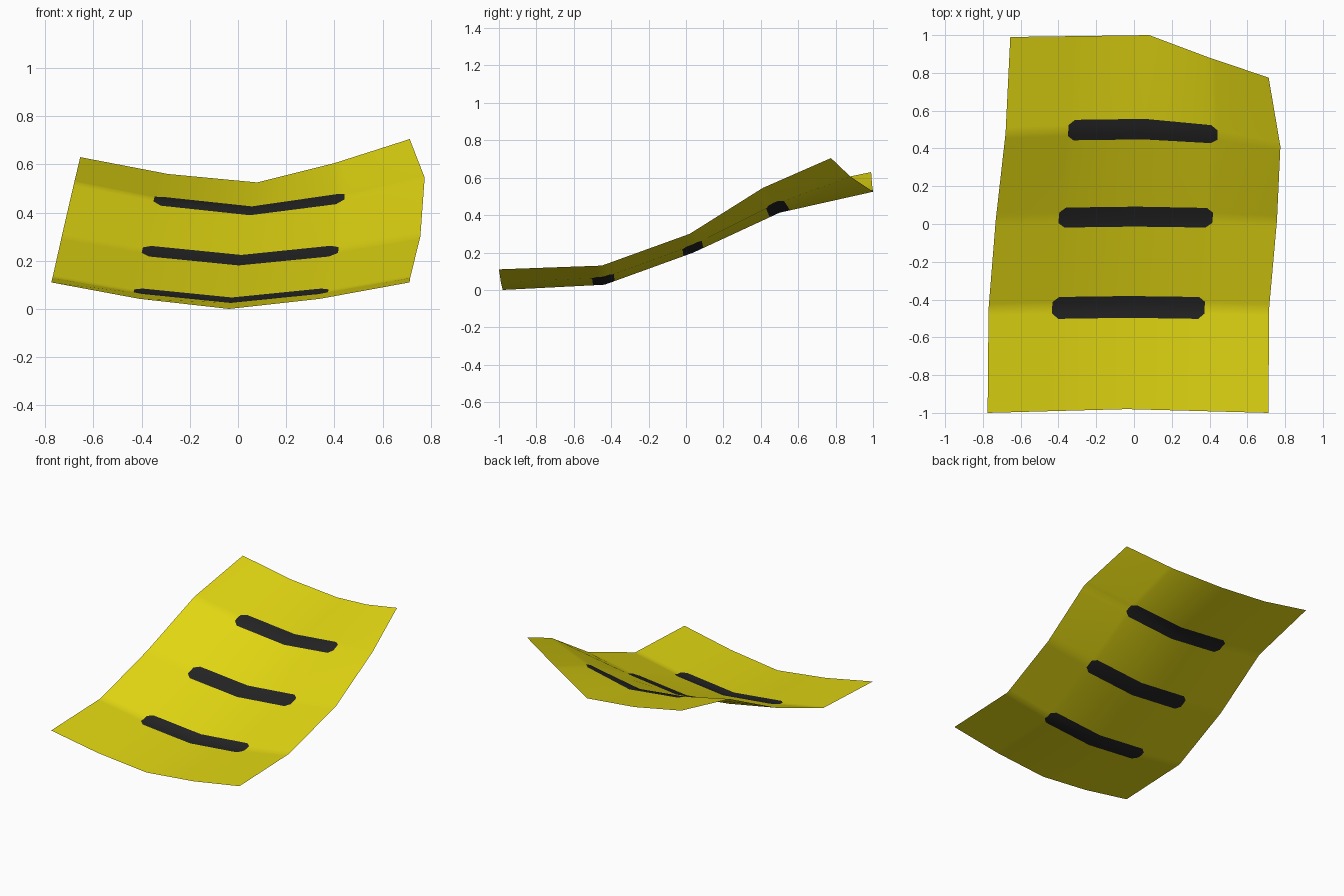
import bpy, bmesh
from mathutils import Vector

if "Cube" in bpy.data.objects:
    bpy.data.objects.remove(bpy.data.objects["Cube"])

# Control grid of the bent sheet: rows run front to back, columns left to right
ROWS = [
    [(-.775, -1, .11), (-.41, -.99, .042), (-.037, -.98, 0), (.34, -.99, .042), (.712, -1, .11)],
    [(-.77, -.45, .13), (-.40, -.44, .065), (-.03, -.435, .028), (.34, -.44, .065), (.715, -.45, .13)],
    [(-.732, .02, .30), (-.365, .035, .237), (.008, .04, .20), (.383, .035, .237), (.757, .02, .30)],
    [(-.68, .48, .525), (-.315, .495, .453), (.055, .50, .413), (.41, .478, .46), (.775, .41, .545)],
    [(-.655, .99, .63), (-.29, .995, .56), (.08, 1, .525), (.40, .88, .605), (.713, .775, .705)],
]


def material(name, rgb):
    m = bpy.data.materials.new(name)
    m.diffuse_color = (*rgb, 1)
    m.use_nodes = True
    m.node_tree.nodes["Principled BSDF"].inputs["Base Color"].default_value = m.diffuse_color
    return m


def surface(u, v):
    """Point on the sheet, u across the columns and v along the rows."""
    i, j = min(int(u), 3), min(int(v), 3)
    g = [[Vector(ROWS[j + b][i + a]) for a in (0, 1)] for b in (0, 1)]
    lo = g[0][0].lerp(g[0][1], u - i)
    hi = g[1][0].lerp(g[1][1], u - i)
    return lo.lerp(hi, v - j)


# Grid lines, with extra ones outlining a bar on each of the three inner folds
US = [0, .91, 1, 2, 3, 3.09, 4]
HALF, TIP = .113, .06
VS = [0] + [r + d for r in (1, 2, 3) for d in (-HALF, -TIP, 0, TIP, HALF)] + [4]

bm = bmesh.new()
grid = [[bm.verts.new(surface(u, v)) for u in US] for v in VS]


def face(vs, dark):
    f = bm.faces.new(vs)
    f.smooth = True
    f.material_index = int(dark)


for j in range(len(VS) - 1):
    vc = (VS[j] + VS[j + 1]) / 2
    off = vc - min((1, 2, 3), key=lambda r: abs(vc - r))
    for i in range(len(US) - 1):
        a, b = grid[j][i], grid[j][i + 1]
        d, c = grid[j + 1][i], grid[j + 1][i + 1]
        in_band = abs(off) < HALF
        end = i in (1, 4)
        if in_band and end and abs(off) > TIP:
            # chamfered bar corner: split the cell, inner triangle is dark
            left, low = i == 1, off < 0
            if left and low:
                face((a, b, d), False)
                face((b, c, d), True)
            elif left:
                face((a, b, c), True)
                face((a, c, d), False)
            elif low:
                face((a, b, c), False)
                face((a, c, d), True)
            else:
                face((a, b, d), True)
                face((b, c, d), False)
        else:
            face((a, b, c, d), in_band and 1 <= i <= 4)

# Bent sheet with three dark bars
mesh = bpy.data.meshes.new("bent_sheet")
bm.to_mesh(mesh)
bm.free()
mesh.materials.append(material("yellow", (.76, .68, .006)))
mesh.materials.append(material("black", (.017, .017, .018)))
bpy.context.collection.objects.link(bpy.data.objects.new("bent_sheet", mesh))
